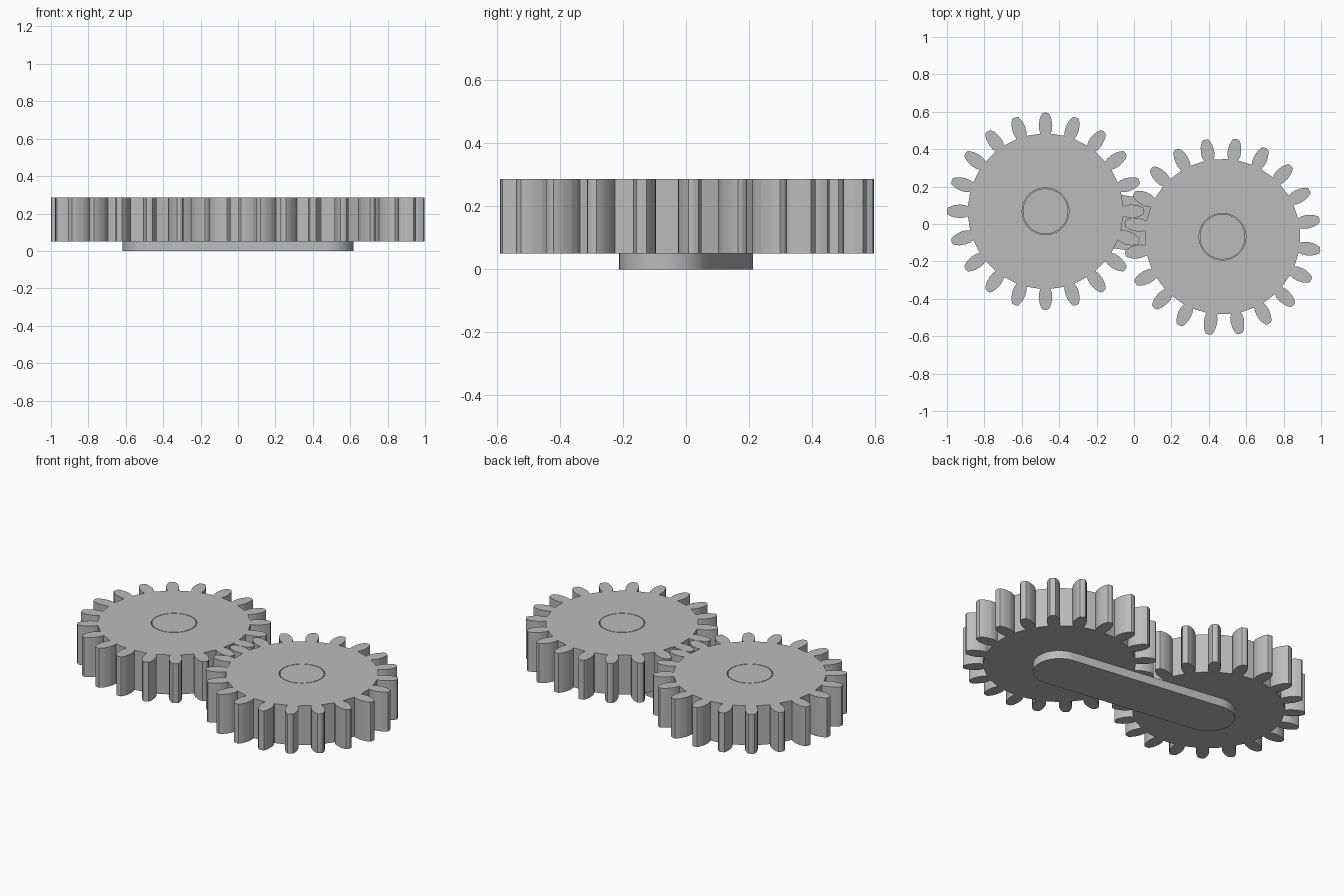
import bpy, bmesh
from math import sin, cos, pi, radians, atan2
from mathutils import Vector

cube = bpy.data.objects.get("Cube")
if cube:
    bpy.data.objects.remove(cube, do_unlink=True)

CENTRE = Vector((0.473, -0.068))    # right-hand axle; the other is its opposite
TEETH = 20
PLATE_TOP, GEAR_TOP = 0.05, 0.287
HOLE_R, PIN_R, PLATE_R = 0.125, 0.121, 0.144
# Half of a tooth from root to tip: (distance from axle, half width)
FLANK = [(0.415, 0.027), (0.435, 0.034), (0.46, 0.036),
         (0.49, 0.032), (0.51, 0.025), (0.525, 0.016)]

grey = bpy.data.materials.new("grey")
grey.use_nodes = True
colour = (0.5, 0.5, 0.5, 1)
grey.diffuse_color = colour
grey.node_tree.nodes["Principled BSDF"].inputs["Base Color"].default_value = colour


def arc(centre, radius, start, sweep, steps, closed=False):
    count = steps if closed else steps + 1
    return [centre + radius * Vector((cos(start + sweep * i / steps),
                                      sin(start + sweep * i / steps)))
            for i in range(count)]


def prism(name, loops, z0, z1):
    """Fill an outline (with optional holes) and extrude it upwards."""
    bm = bmesh.new()
    edges = []
    for loop in loops:
        verts = [bm.verts.new((p.x, p.y, z0)) for p in loop]
        edges += [bm.edges.new((verts[i - 1], verts[i])) for i in range(len(verts))]
    if len(loops) == 1:
        bm.faces.new(verts)
    else:
        bmesh.ops.triangle_fill(bm, edges=edges, use_beauty=True)
    out = bmesh.ops.extrude_face_region(bm, geom=bm.faces[:], use_keep_orig=True)
    top = [g for g in out["geom"] if isinstance(g, bmesh.types.BMVert)]
    bmesh.ops.translate(bm, verts=top, vec=(0, 0, z1 - z0))
    bmesh.ops.recalc_face_normals(bm, faces=bm.faces[:])
    mesh = bpy.data.meshes.new(name)
    bm.to_mesh(mesh)
    bm.free()
    mesh.materials.append(grey)
    obj = bpy.data.objects.new(name, mesh)
    bpy.context.collection.objects.link(obj)
    bpy.ops.object.select_all(action='DESELECT')
    obj.select_set(True)
    bpy.context.view_layer.objects.active = obj
    bpy.ops.object.shade_smooth_by_angle(angle=radians(12))
    return obj


def gear_outline(centre, phase):
    points = []
    for t in range(TEETH):
        a = phase + 2 * pi * t / TEETH
        out, side = Vector((cos(a), sin(a))), Vector((-sin(a), cos(a)))
        points += [centre + out * r - side * w for r, w in FLANK]
        points.append(centre + out * 0.528)
        points += [centre + out * r + side * w for r, w in reversed(FLANK)]
    return points


# Meshing gears, each turning on a flush pin
for side, centre, phase in (("left", CENTRE, radians(10)), ("right", -CENTRE, 0)):
    hole = arc(centre, HOLE_R, 0, 2 * pi, 64, closed=True)
    prism(side + "_gear", [gear_outline(centre, phase), hole], PLATE_TOP, GEAR_TOP)
    pin = arc(centre, PIN_R, 0, 2 * pi, 64, closed=True)
    prism(side + "_pin", [pin], PLATE_TOP - 0.02, GEAR_TOP)

# Round-ended plate joining the two pins underneath
tilt = atan2(CENTRE.y, CENTRE.x)
ends = arc(CENTRE, PLATE_R, tilt - pi / 2, pi, 32) + arc(-CENTRE, PLATE_R, tilt + pi / 2, pi, 32)
prism("base_plate", [ends], 0, PLATE_TOP)
